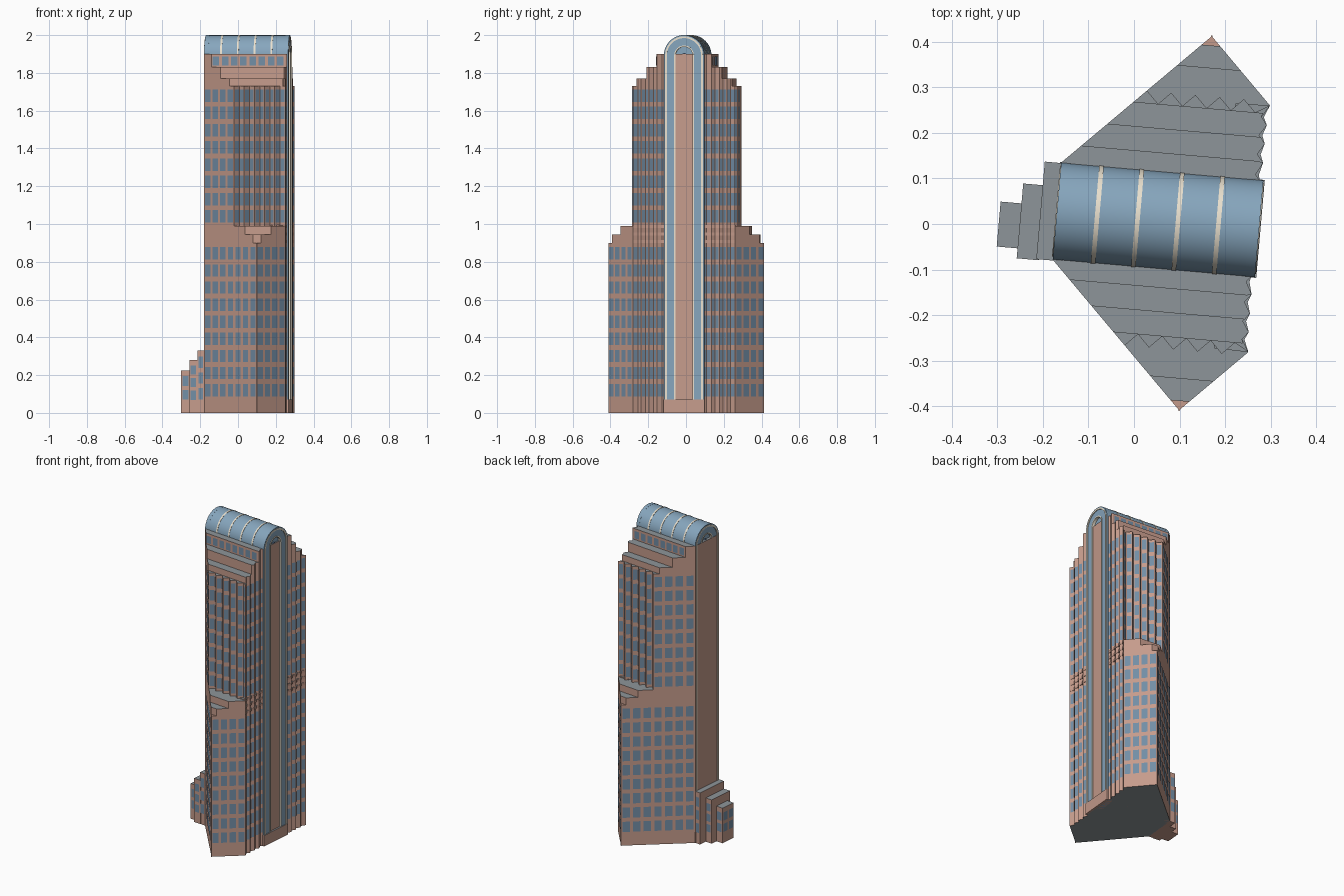
import bpy, bmesh, math

if "Cube" in bpy.data.objects:
    bpy.data.objects.remove(bpy.data.objects["Cube"])

# The tower is built in its own axes (s along the spine, t across), then turned 5 degrees.
TURN, SHIFT = math.radians(-5), 0.0135


def material(name, rgb):
    m = bpy.data.materials.new(name)
    m.diffuse_color = (*rgb, 1)
    m.use_nodes = True
    m.node_tree.nodes["Principled BSDF"].inputs["Base Color"].default_value = m.diffuse_color
    return m


BRICK = material("brick", (.56, .33, .26))
ROOF = material("roof", (.27, .30, .32))
WINDOW = material("window", (.17, .27, .38))
GLASS = material("vault_glass", (.24, .38, .51))
CREAM = material("cream_trim", (.82, .75, .62))
DARK = material("dark_glass", (.07, .12, .21))


def finish(name, bm, mats, smooth=False, fix=True):
    if fix:
        bmesh.ops.recalc_face_normals(bm, faces=bm.faces[:])
    if len(mats) > 1:  # second material goes on the flat tops
        bm.normal_update()
        for f in bm.faces:
            f.material_index = 1 if f.normal.z > .9 else 0
    me = bpy.data.meshes.new(name)
    bm.to_mesh(me)
    bm.free()
    ob = bpy.data.objects.new(name, me)
    bpy.context.collection.objects.link(ob)
    for m in mats:
        me.materials.append(m)
    ob.rotation_euler.z = TURN
    ob.location.y = SHIFT
    if smooth:
        bpy.ops.object.select_all(action='DESELECT')
        ob.select_set(True)
        bpy.context.view_layer.objects.active = ob
        bpy.ops.object.shade_smooth_by_angle(angle=math.radians(30))
    return ob


def prism(name, pts, z0, z1, mats=(BRICK, ROOF)):
    bm = bmesh.new()
    lo = [bm.verts.new((x, y, z0)) for x, y in pts]
    hi = [bm.verts.new((x, y, z1)) for x, y in pts]
    bm.faces.new(lo)
    bm.faces.new(hi)
    for i in range(len(pts)):
        j = (i + 1) % len(pts)
        bm.faces.new((lo[i], lo[j], hi[j], hi[i]))
    return finish(name, bm, mats)


def rect(s0, s1, t0, t1):
    return [(s0, t1), (s1, t1), (s1, t0), (s0, t0)]


def mirrored(half):
    return half + [(s, -t) for s, t in reversed(half)]


# Half plans of the tower: diagonal wall, tip, saw-toothed east wall
TEETH = [(.276, .272), (.26, .245), (.273, .228), (.258, .205), (.272, .187),
         (.258, .163), (.272, .145), (.258, .118), (.268, .106)]


def half_plan(T, teeth=TEETH):
    right = [(.548 - T, T)] if T > .272 else [(.262, T)]
    return [(-.17, .107), (T - .277, T)] + right + [p for p in teeth if p[1] < T - .002]


zigzag = []
for k in range(5):
    zigzag += [(.004 + .0535 * k, .281), (.031 + .0535 * k, .254)]
upper_half = [(-.17, .107)] + zigzag + TEETH

# Stepped body tiers
prism("lower_body", mirrored(half_plan(.414)), 0, .90)
prism("lower_step_1", mirrored(half_plan(.392)), .90, .945)
prism("lower_step_2", mirrored(half_plan(.343)), .945, .99)
prism("upper_body", mirrored(upper_half), .99, 1.73)
for i, (T, z0, z1) in enumerate([(.254, 1.73, 1.77), (.201, 1.77, 1.83), (.148, 1.83, 1.90)]):
    prism(f"crown_step_{i + 1}", mirrored(half_plan(T)), z0, z1)

# Small ledges filling the saw-tooth notches at the belt
filled = [(max(s, .265), t) for s, t in TEETH]
for i, z in enumerate((.90, .94, .98)):
    prism(f"belt_ledge_{i + 1}", mirrored([(.2, .27)] + filled), z, z + .015)


# Windows: thin panes laid on each wall
def panes(bm, p, q, z0, z1, rows, cols=None, both=True, fill=.7):
    dx, dy = q[0] - p[0], q[1] - p[1]
    L = math.hypot(dx, dy)
    cols = cols or max(1, int(L / .06 + .7))
    nx, ny = -dy / L * .0015, dx / L * .0015
    dz = (z1 - z0) / rows
    for c in range(cols):
        a, b = (c + .5 - fill / 2) / cols, (c + .5 + fill / 2) / cols
        ends = [(p[0] + dx * f + nx, p[1] + dy * f + ny) for f in (a, b)]
        for r in range(rows):
            lo, hi = z0 + dz * (r + .14), z0 + dz * (r + .86)
            for m in ((1, -1) if both else (1,)):
                (ax, ay), (bx, by) = ends
                quad = [(bx, by * m, lo), (ax, ay * m, lo), (ax, ay * m, hi), (bx, by * m, hi)]
                bm.faces.new([bm.verts.new(v) for v in quad[::m]])


bm = bmesh.new()
for plan, z0, z1, rows in ((half_plan(.414), .075, .89, 9), (upper_half, .995, 1.725, 8)):
    for p, q in zip(plan, plan[1:]):
        panes(bm, p, q, z0, z1, rows)
panes(bm, (-.129, .148), (.262, .148), 1.83, 1.895, 1, 8)
finish("tower_windows", bm, [WINDOW], fix=False)

# Stepped blocks at the west end
bm = bmesh.new()
blocks = [(-.206, -.16, -.109, .106, .33), (-.249, -.2, -.111, .054, .28),
          (-.295, -.24, -.089, .010, .225)]
for i, (s0, s1, t0, t1, h) in enumerate(blocks):
    prism(f"west_block_{i + 1}", rect(s0, s1, t0, t1), 0, h)
    e = (-.17, -.206, -.249)[i]
    rows = (3, 3, 2)[i]
    panes(bm, (s0, t1), (e, t1), .06, h - .02, rows, 1, False)
    panes(bm, (e, t0), (s0, t0), .06, h - .02, rows, 1, False)
    if i == 2:
        panes(bm, (s0, t0), (s0, t1), .06, h - .02, rows, 2, False)
finish("block_windows", bm, [WINDOW], fix=False)

# Arched spine
ZC, SEG = 1.893, 32


def arch(r, z0):
    return [(r, z0)] + [(r * math.cos(math.pi * i / SEG), ZC + r * math.sin(math.pi * i / SEG))
                        for i in range(SEG + 1)] + [(-r, z0)]


def arch_solid(name, r, z0, s0, s1, mat):
    bm = bmesh.new()
    face = bm.faces.new([bm.verts.new((s0, t, z)) for t, z in arch(r, z0)])
    out = bmesh.ops.extrude_face_region(bm, geom=[face], use_keep_orig=True)["geom"]
    bmesh.ops.translate(bm, vec=(s1 - s0, 0, 0),
                        verts=[v for v in out if isinstance(v, bmesh.types.BMVert)])
    finish(name, bm, [mat], True)


def arch_band(name, r0, r1, z0, s0, s1, mat):
    bm = bmesh.new()
    loops = [[bm.verts.new((s, t, z)) for t, z in arch(r, z0)]
             for s, r in ((s0, r0), (s1, r0), (s1, r1), (s0, r1))]
    for a, b in zip(loops, loops[1:] + loops[:1]):
        for i in range(len(a) - 1):
            bm.faces.new((a[i], a[i + 1], b[i + 1], b[i]))
    for k in (0, -1):
        bm.faces.new([l[k] for l in loops])
    finish(name, bm, [mat], True)


arch_solid("vault_core", .1065, 0, -.152, .258, GLASS)
for end, face, d in (("east", .276, 1), ("west", -.17, -1)):
    back = face - d * .022
    arch_band(f"{end}_outer_frame", .107, .100, .07, back, face, GLASS)
    arch_band(f"{end}_outer_trim", .100, .091, .07, back, face + d * .002, CREAM)
    arch_band(f"{end}_glass_band", .091, .052, .07, back, face - d * .003, GLASS)
    arch_band(f"{end}_inner_trim", .052, .045, .07, back, face, CREAM)
    arch_solid(f"{end}_center_strip", .012, .07, back, face - d * .010, DARK)
prism("spine_base", rect(-.173, .279, -.108, .108), 0, .07)

# Cream ribs over the vault
for i, s in enumerate((-.081, .008, .097, .186)):
    arch_band(f"vault_rib_{i + 1}", .1082, .104, 1.88, s - .005, s + .005, CREAM)
